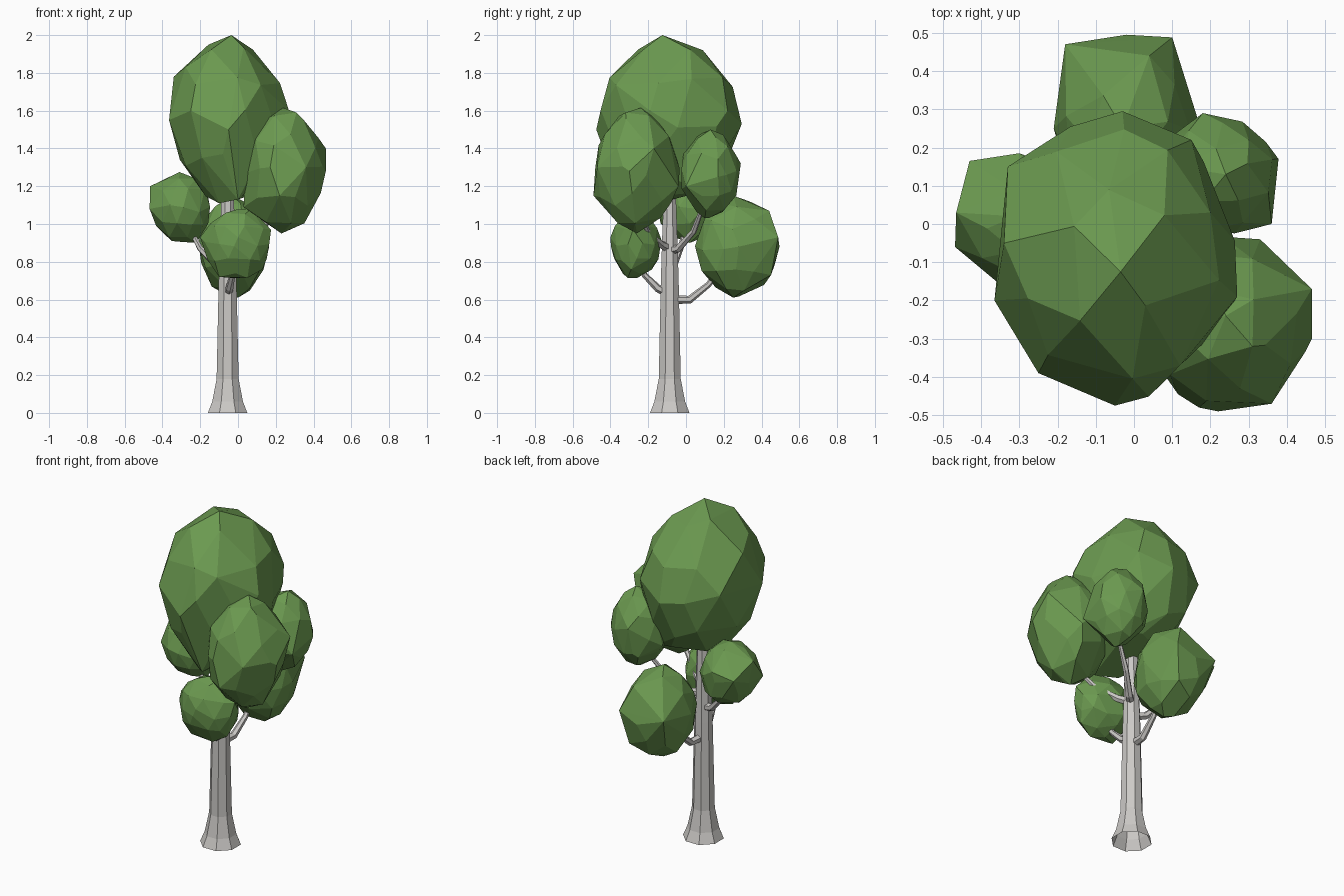
import bpy
import bmesh
import math
import random
from mathutils import Vector, Matrix

random.seed(11)

cube = bpy.data.objects.get("Cube")
if cube:
    bpy.data.objects.remove(cube, do_unlink=True)


def make_material(name, rgb):
    mat = bpy.data.materials.new(name)
    mat.use_nodes = True
    color = (*rgb, 1)
    mat.diffuse_color = color
    bsdf = mat.node_tree.nodes["Principled BSDF"]
    bsdf.inputs["Base Color"].default_value = color
    bsdf.inputs["Roughness"].default_value = 0.9
    return mat


leaf_green = make_material("leaf green", (0.147, 0.32, 0.08))
pale_bark = make_material("pale bark", (0.6, 0.585, 0.565))


def add_object(name, bm, mat):
    bmesh.ops.recalc_face_normals(bm, faces=bm.faces)
    mesh = bpy.data.meshes.new(name)
    bm.to_mesh(mesh)
    bm.free()
    mesh.materials.append(mat)
    obj = bpy.data.objects.new(name, mesh)
    bpy.context.collection.objects.link(obj)
    return obj


def tube(name, points, radii, sides):
    """Tapered faceted tube through the points, open at the start."""
    points = [Vector(p) for p in points]
    bm = bmesh.new()
    rings = []
    for i, (p, r) in enumerate(zip(points, radii)):
        before, after = points[max(i - 1, 0)], points[min(i + 1, len(points) - 1)]
        turn = (after - before).to_track_quat('Z', 'Y')
        ring = []
        for k in range(sides):
            a = math.tau * (k + 0.5) / sides
            ring.append(bm.verts.new(p + turn @ Vector((r * math.cos(a), r * math.sin(a), 0))))
        rings.append(ring)
    for low, high in zip(rings, rings[1:]):
        for k in range(sides):
            n = (k + 1) % sides
            bm.faces.new((low[k], low[n], high[n], high[k]))
    bm.faces.new(rings[-1])
    return add_object(name, bm, pale_bark)


def leaf_clump(name, center, radii, corners):
    """Uneven faceted ball, pulled out to a few prominent corners."""
    bm = bmesh.new()
    bmesh.ops.create_icosphere(bm, subdivisions=2, radius=1)
    spin = Matrix.Rotation(random.uniform(0, math.tau), 3, 'Z')
    for v in bm.verts:
        nudge = Vector([random.uniform(-1, 1) for _ in range(3)]) * 0.12
        d = spin @ (v.co + nudge).normalized() * random.uniform(0.94, 0.99)
        v.co = [c + r * u for c, r, u in zip(center, radii, d)]
    bmesh.ops.delete(bm, geom=bm.faces[:] + bm.edges[:], context='EDGES_FACES')
    for corner in corners:
        bm.verts.new(corner)
    bmesh.ops.convex_hull(bm, input=bm.verts)
    bmesh.ops.delete(bm, geom=[v for v in bm.verts if not v.link_faces], context='VERTS')
    # Merge nearly level triangles into broad facets
    bmesh.ops.dissolve_limit(bm, angle_limit=math.radians(8), verts=bm.verts, edges=bm.edges)
    return add_object(name, bm, leaf_green)


# Trunk with a flared foot
tx, ty = -0.055, -0.086
tube("trunk",
     [(tx, ty, z) for z in (0, 0.06, 0.18, 0.7, 1.0, 1.3)],
     [0.113, 0.088, 0.063, 0.051, 0.041, 0.03], 8)

# Branches: start in the trunk, bend at an elbow, end inside a clump
branches = {
    "back_branch": [(tx, ty, 0.6), (-0.045, 0.02, 0.6), (-0.035, 0.12, 0.68), (-0.03, 0.22, 0.82)],
    "front_branch": [(tx, ty, 0.63), (-0.045, -0.15, 0.66), (-0.03, -0.22, 0.73), (0, -0.27, 0.86)],
    "right_branch": [(tx, ty, 0.78), (-0.13, -0.06, 0.8), (-0.2, -0.03, 0.87), (-0.28, 0.01, 1.02)],
    "left_front_branch": [(tx, ty, 0.87), (0, -0.13, 0.89), (0.1, -0.2, 0.95), (0.22, -0.25, 1.07)],
    "left_back_branch": [(tx, ty, 0.86), (0, -0.04, 0.87), (0.09, 0.04, 0.96), (0.2, 0.1, 1.12)],
}
for name, path in branches.items():
    tube(name, path, [0.026, 0.021, 0.016, 0.01], 6)

# Leaf clumps: centre, radii and prominent corners
leaf_clump("crown_leaves", (-0.048, -0.09, 1.55), (0.32, 0.385, 0.45), [
    (-0.035, -0.125, 2), (-0.05, -0.475, 1.5), (-0.03, 0.295, 1.53), (0.27, -0.19, 1.6),
    (-0.365, -0.2, 1.55), (-0.33, 0.15, 1.6), (0.15, 0.22, 1.6), (-0.25, -0.39, 1.6),
    (-0.34, -0.05, 1.78), (0.12, 0.09, 1.17), (0, -0.34, 1.13), (-0.1, -0.25, 1.11)])
leaf_clump("left_front_leaves", (0.24, -0.26, 1.285), (0.225, 0.232, 0.333), [
    (0.24, -0.24, 1.615), (0.31, -0.32, 1.59), (0.465, -0.17, 1.4), (0.465, -0.3, 1.28),
    (0.36, -0.47, 1.3), (0.22, -0.49, 1.15), (0.23, -0.26, 0.95), (0.03, -0.3, 1.09),
    (0.33, -0.04, 1.2), (0.17, -0.48, 1.3)])
leaf_clump("left_back_leaves", (0.217, 0.128, 1.265), (0.163, 0.162, 0.237), [
    (0.18, 0.29, 1.32), (0.17, 0.26, 1.16), (0.29, 0.24, 1.3), (0.378, 0.17, 1.25),
    (0.36, 0, 1.2), (0.24, 0.13, 1.5), (0.22, 0.1, 1.03), (0.05, 0.15, 1.2)])
leaf_clump("back_leaves", (-0.025, 0.268, 0.88), (0.192, 0.227, 0.272), [
    (-0.18, 0.47, 0.93), (0.1, 0.488, 0.93), (-0.02, 0.495, 0.88), (-0.21, 0.25, 0.9),
    (0.165, 0.28, 0.88), (0, 0.25, 0.61), (-0.03, 0.25, 1.15), (0.06, 0.45, 0.73),
    (0.04, 0.44, 1.07)])
leaf_clump("front_leaves", (-0.005, -0.265, 0.895), (0.187, 0.14, 0.185), [
    (0.07, -0.27, 1.08), (0.175, -0.28, 0.97), (0.13, -0.29, 0.76), (-0.1, -0.3, 0.72),
    (-0.2, -0.25, 0.93), (0, -0.4, 0.93), (0.05, -0.31, 0.715)])
leaf_clump("right_leaves", (-0.3, 0.015, 1.085), (0.168, 0.172, 0.188), [
    (-0.465, 0.03, 1.2), (-0.468, -0.06, 1.08), (-0.43, 0.165, 1.12), (-0.3, 0.185, 1.15),
    (-0.36, -0.15, 1.1), (-0.31, 0.02, 1.275), (-0.35, 0, 0.91), (-0.22, 0.02, 0.9)])
